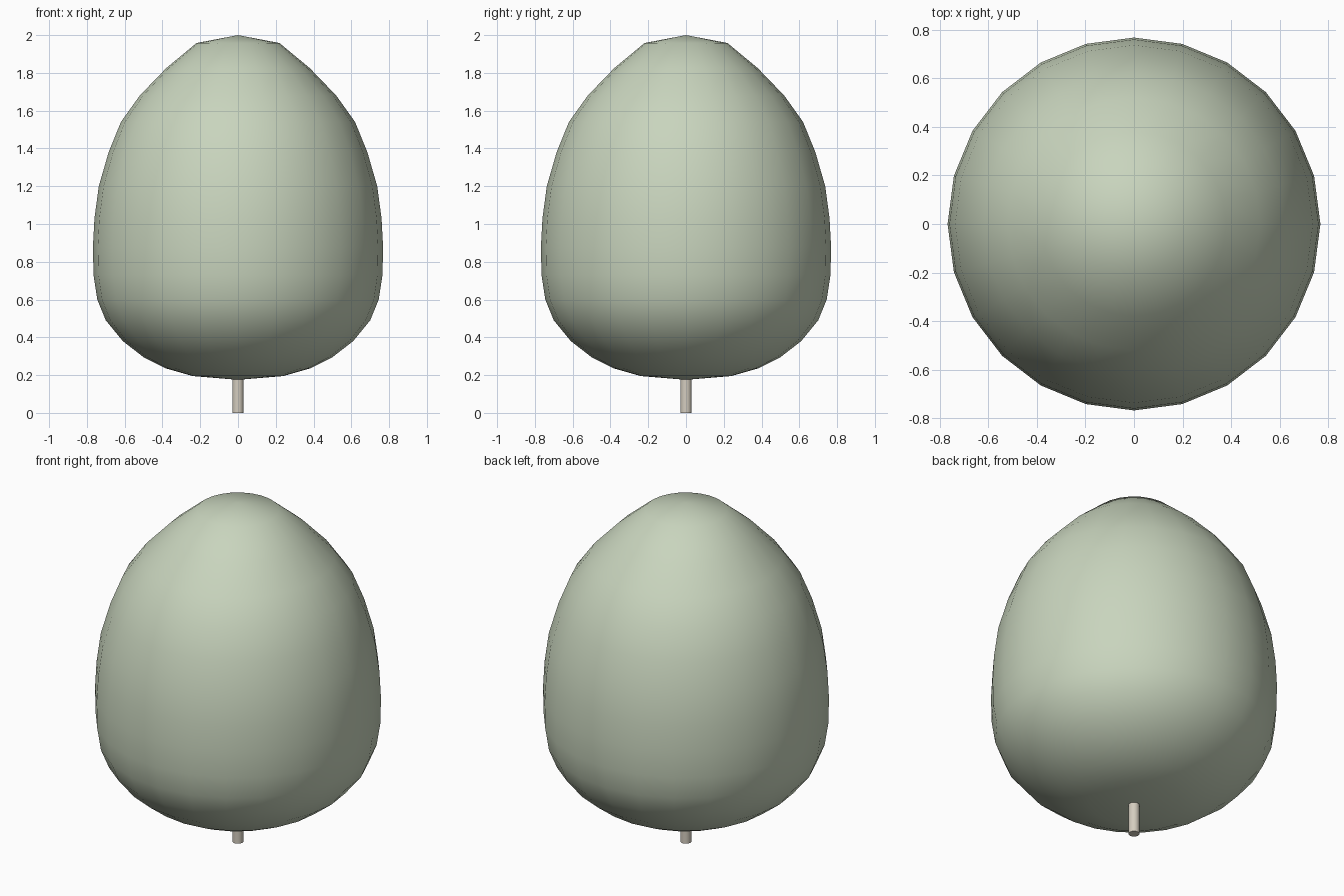
import bpy
import math

if "Cube" in bpy.data.objects:
    bpy.data.objects.remove(bpy.data.objects["Cube"])

SIDES = 24


def material(name, color):
    mat = bpy.data.materials.new(name)
    mat.diffuse_color = (*color, 1)
    mat.use_nodes = True
    mat.node_tree.nodes["Principled BSDF"].inputs["Base Color"].default_value = mat.diffuse_color
    return mat


def lathe(name, profile, bottom, top, sides):
    """Revolve (radius, z) points around z, closed by a pole at each end."""
    verts = [(r * math.cos(2 * math.pi * i / sides), r * math.sin(2 * math.pi * i / sides), z)
             for r, z in profile for i in range(sides)]
    faces = []
    for k in range(len(profile) - 1):
        for i in range(sides):
            a, b = k * sides, k * sides + sides
            j = (i + 1) % sides
            faces.append((a + i, a + j, b + j, b + i))
    low, high = len(verts), len(verts) + 1
    verts += [(0, 0, bottom), (0, 0, top)]
    last = (len(profile) - 1) * sides
    for i in range(sides):
        j = (i + 1) % sides
        faces += [(low, j, i), (high, last + i, last + j)]
    mesh = bpy.data.meshes.new(name)
    mesh.from_pydata(verts, [], faces)
    obj = bpy.data.objects.new(name, mesh)
    bpy.context.collection.objects.link(obj)
    return obj


# Egg-shaped foliage
crown = lathe("crown", [
    (0.24, 0.195), (0.38, 0.235), (0.50, 0.295), (0.61, 0.38), (0.70, 0.49),
    (0.745, 0.60), (0.765, 0.73), (0.768, 0.88), (0.76, 1.03), (0.737, 1.20),
    (0.685, 1.38), (0.62, 1.54), (0.52, 1.68), (0.38, 1.825), (0.22, 1.958)],
    0.175, 2.0, SIDES)
crown.data.materials.append(material("leaf_green", (0.58, 0.66, 0.51)))

# Short trunk under the foliage
bpy.ops.mesh.primitive_cylinder_add(vertices=16, radius=0.03, depth=0.22, location=(0, 0, 0.11))
trunk = bpy.context.object
trunk.name = "trunk"
trunk.data.materials.append(material("bark", (0.66, 0.61, 0.52)))

# Smooth shading, keeping the trunk rim sharp
for obj in (crown, trunk):
    bpy.ops.object.select_all(action='DESELECT')
    obj.select_set(True)
    bpy.context.view_layer.objects.active = obj
    bpy.ops.object.shade_smooth_by_angle(angle=math.radians(40))
